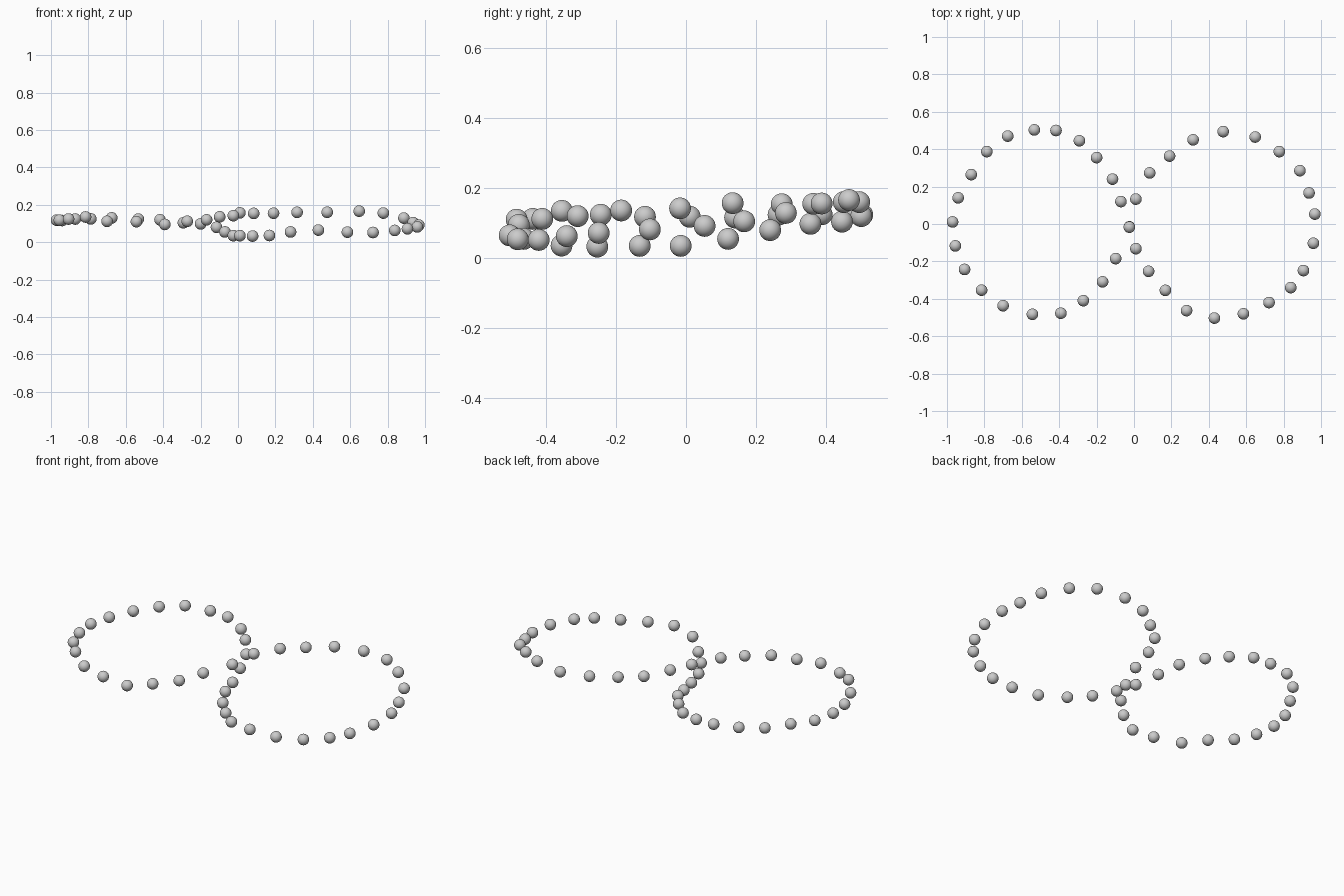
import bpy
import bmesh

BEAD_RADIUS = 0.031

# Bead centres along the left loop, from the lower strand at the crossing round to the upper one
left_loop = [
    (-0.025, -0.015, 0.035), (-0.07, 0.12, 0.055), (-0.115, 0.24, 0.08),
    (-0.20, 0.355, 0.098), (-0.292, 0.445, 0.104), (-0.417, 0.50, 0.12),
    (-0.533, 0.503, 0.124), (-0.675, 0.47, 0.13), (-0.787, 0.387, 0.125),
    (-0.87, 0.264, 0.124), (-0.94, 0.14, 0.116), (-0.97, 0.011, 0.118),
    (-0.955, -0.117, 0.118), (-0.906, -0.243, 0.124), (-0.815, -0.354, 0.135),
    (-0.70, -0.437, 0.112), (-0.543, -0.483, 0.11), (-0.391, -0.477, 0.095),
    (-0.271, -0.41, 0.112), (-0.168, -0.309, 0.12), (-0.098, -0.185, 0.136),
]

# Bead centres along the right loop, from the upper strand at the crossing round to the lower one
right_loop = [
    (-0.025, -0.017, 0.142), (0.01, 0.133, 0.157), (0.084, 0.273, 0.154),
    (0.19, 0.363, 0.155), (0.316, 0.45, 0.16), (0.477, 0.494, 0.16),
    (0.648, 0.465, 0.166), (0.777, 0.387, 0.156), (0.887, 0.285, 0.129),
    (0.936, 0.166, 0.105), (0.967, 0.053, 0.092), (0.959, -0.103, 0.082),
    (0.906, -0.249, 0.072), (0.838, -0.34, 0.063), (0.722, -0.42, 0.052),
    (0.585, -0.48, 0.054), (0.43, -0.503, 0.065), (0.281, -0.463, 0.055),
    (0.168, -0.355, 0.036), (0.078, -0.253, 0.033), (0.01, -0.132, 0.035),
]

# One shared smooth bead mesh
bead_mesh = bpy.data.meshes.new("bead")
bm = bmesh.new()
bmesh.ops.create_uvsphere(bm, u_segments=32, v_segments=16, radius=BEAD_RADIUS)
for face in bm.faces:
    face.smooth = True
bm.to_mesh(bead_mesh)
bm.free()


def string_beads(name, centres):
    for i, centre in enumerate(centres, 1):
        bead = bpy.data.objects.new(f"{name}_{i:02d}", bead_mesh)
        bead.location = centre
        bpy.context.collection.objects.link(bead)


# Figure-eight string of beads
string_beads("left_loop_bead", left_loop)
string_beads("right_loop_bead", right_loop)
